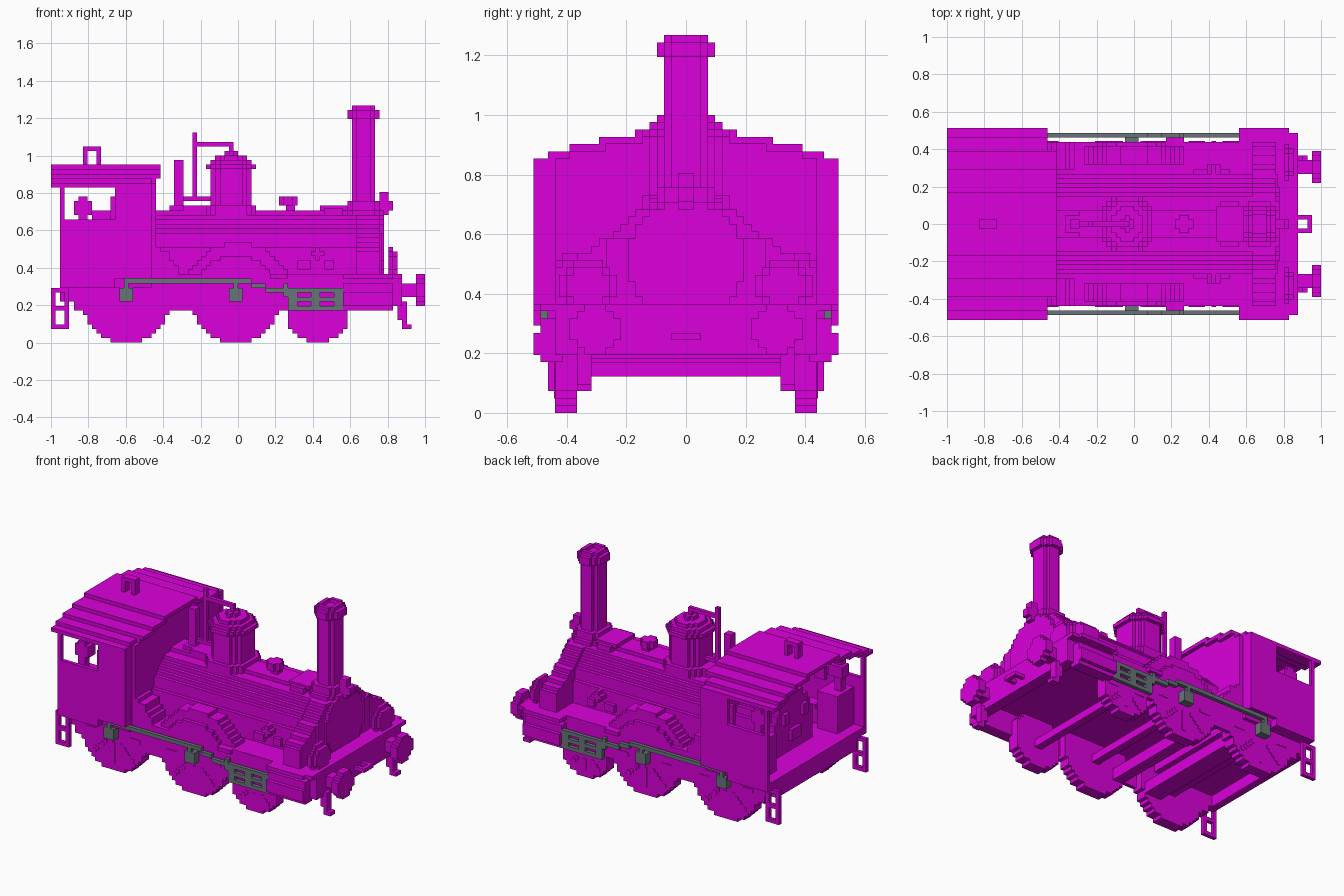
import bpy, bmesh, math

if "Cube" in bpy.data.objects:
    bpy.data.objects.remove(bpy.data.objects["Cube"])

V = 2 / 82  # one block; all sizes below are in blocks


def material(name, rgb):
    m = bpy.data.materials.new(name)
    m.use_nodes = True
    col = (*rgb, 1)
    m.diffuse_color = col
    m.node_tree.nodes["Principled BSDF"].inputs["Base Color"].default_value = col
    return m


MAGENTA = material("magenta", (0.71, 0.0, 0.71))
GREY = material("slate grey", (0.14, 0.175, 0.19))


def part(name, boxes, mat=MAGENTA, both=False):
    """One object from boxes (x0, x1, y0, y1, z0, z1); both mirrors it across y."""
    bm = bmesh.new()
    for b in boxes:
        for s in ((1, -1) if both else (1,)):
            ys = (b[2], b[3]) if s == 1 else (-b[3], -b[2])
            c = bmesh.ops.create_cube(bm, size=1)["verts"]
            for v in c:
                v.co = [V * (lo if k < 0 else hi) for k, (lo, hi) in
                        zip(v.co, ((b[0], b[1]), ys, (b[4], b[5])))]
    me = bpy.data.meshes.new(name)
    bm.to_mesh(me)
    bm.free()
    me.materials.append(mat)
    ob = bpy.data.objects.new(name, me)
    bpy.context.collection.objects.link(ob)
    return ob


def rows(r, zc, odd=0.0):
    """Blocky disc as (half width, low, high) runs; odd = 0.5 for an odd block count."""
    out = []
    z = math.floor(zc - r + 0.5)
    while z < zc + r - 0.4:
        w = round(math.sqrt(max(r * r - (z + 0.5 - zc) ** 2, 1)) - odd) + odd
        if out and out[-1][0] == w:
            out[-1][2] = z + 1
        else:
            out.append([w, z, z + 1])
        z += 1
    return out


def disc_x(x0, x1, yc, zc, r, odd=0.0):
    return [(x0, x1, yc - w, yc + w, a, b) for w, a, b in rows(r, zc, odd)]


def disc_y(xc, y0, y1, zc, r, odd=0.0):
    return [(xc - w, xc + w, y0, y1, a, b) for w, a, b in rows(r, zc, odd)]


def column(xc, hx, hy, cut, z0, z1):
    """Upright block with stepped corners: half sizes hx, hy, corner steps cut."""
    return [(xc - hx + k, xc + hx - k, -hy + cut - k, hy - cut + k, z0, z1) for k in range(cut + 1)]


# Cab roof in five steps
roof, inner = [], 0
for half, top in ((7, 39), (12, 38), (16, 37), (19, 36), (21, 35)):
    roof.append((-41, -17 if half < 19 else -19, max(inner - 1, 0), half, top - 1, top))
    inner = half
part("cab_roof", roof, both=True)
part("roof_vent", [(-34, -33, -1, 1, 39, 43), (-31, -30, -1, 1, 39, 43), (-34, -30, -1, 1, 42, 43)])

# Cab body
part("cab_sides", [(-39, -27, 20, 21, 12, 24), (-27, -19, 20, 21, 14, 34),
                   (-39, -27, 20, 21, 24, 27), (-28, -25, 19, 20, 24, 32),
                   (-39, -38, 20, 21, 27, 34)], both=True)
part("cab_front_wall", [(-20, -19, -20, 20, 14, 34), (-19, -18, -18, 18, 14, 35), (-20, -19, -19, 19, 34, 35),
                        (-20, -18, -16, 16, 35, 36), (-20, -18, -12, 12, 36, 37),
                        (-20, -18, -7, 7, 37, 38)])
part("cab_floor", [(-39, -19, -19, 19, 12, 14), (-39, -27, -20, 20, 12, 14), (-39, -37, -17, 17, 9, 14)])
part("boiler_backhead", [(-32, -20, -w, w, a, b) for w, a, b in ((8, 14, 23), (7, 23, 25), (6, 25, 27), (4, 27, 29))]
     + [(-33, -32, -5, -3, 22, 25), (-33, -32, 3, 5, 22, 25), (-33, -32, -2, 2, 17, 20)])
part("cab_lockers", [(-36, -30, 13, 20, 14, 24), (-36, -32, 15, 18, 28, 31), (-35, -33, 16, 18, 24, 32)], both=True)
part("rear_steps", [(-41, -40, 18, 19, 3, 12), (-38, -37, 18, 19, 3, 12)]
     + [(-41, -37, 18, 19, z, z + 1) for z in (3, 7, 11)], both=True)
part("rear_brackets", [(-37, -35, 15, 18, 9, 12), (-36, -34, 15, 18, 7, 12)], both=True)

# Boiler, open below the running board, and flared smokebox
part("boiler", [(-18, 26, y0, y1, max(a, 13), b) for _, _, y0, y1, a, b in disc_x(0, 1, 0, 18, 11) if b > 13])
flare = [(18, 15, 20), (17, 20, 21), (15, 21, 22), (13, 22, 23), (12, 23, 24), (10, 24, 25),
         (9, 25, 26), (8, 26, 27), (7, 27, 28), (4, 28, 29)]
part("smokebox", [(26, 31, -w, w, a, b) for w, a, b in flare])
part("smokebox_door", disc_x(31, 32, 0, 21, 8) + [(31, 31.5, -11, 11, 15, 24)])
part("smokebox_lamp", [(31, 33, -1, 1, 28, 33), (32, 34, -1, 1, 29, 31)])
part("boiler_band", [(18, 24, -4, 4, 29, 30), (19, 23, -5, 5, 28, 29.5)])

# Chimney with a hollow top
part("chimney", column(27.5, 4.5, 5, 2, 28, 29) + column(27.5, 3.5, 4, 1, 29, 31)
     + column(27.5, 2.5, 3, 1, 31, 51) + column(27.5, 3.5, 4, 2, 49, 51)
     + [(25, 26, -2, 2, 51, 52), (29, 30, -2, 2, 51, 52), (26, 29, -3, -2, 51, 52), (26, 29, 2, 3, 51, 52)])

# Steam dome with regulator pipework
part("steam_dome", column(-1.5, 5.5, 6, 2, 28, 30) + column(-1.5, 4.5, 5, 2, 30, 38)
     + column(-1.5, 5.5, 6, 3, 38, 39) + column(-1.5, 4.5, 5, 2, 39, 40)
     + column(-1.5, 3.5, 4, 2, 40, 41) + column(-1.5, 1.5, 2, 1, 41, 42))
part("dome_pipes", [(-15, -10, -2, 2, 29, 30), (-12, -6, -3, 3, 29, 30), (-14, -12, -1, 1, 29, 40),
                    (-12, -6, -.5, .5, 31, 32), (-10, -9, -.5, .5, 31, 46), (-9, -1, -.5, .5, 43, 44),
                    (-2, -1, -.5, .5, 42, 44)])
part("filler_cap", [(10.5, 12.5, -1, 1, 29, 32), (9, 13, -1, 1, 30, 32), (10, 12, -2, 2, 30, 32)])

# Running boards and frames
part("running_board", [(-18, 34, -18, 18, 13, 15), (23, 34, -21, 21, 14, 15), (34, 36, -20, 20, 14, 15)])
part("side_frames", [(-34, 23, 17, 18, 7, 13), (23, 34, 17, 20, 7, 13), (23, 34, 20, 21, 8, 11)], both=True)
part("front_beam", [(33, 36, -18, 18, 8, 15)])
part("ash_pan", [(-21, -16, -17, 17, 5, 8), (-9, -6, -17, 17, 5, 8)])

# Splashers over the wheels and fittings on the boiler side
splash = [(x0, x1, y0, y1, max(a, 15), b) for x0, x1, y0, y1, a, b in disc_y(0, 13, 17, 10, 12) if b > 15]
part("middle_splasher", splash + [(x, x + 2, 17, 17.4, 17, 18) for x in (-5, -1, 3)], both=True)
rear = [(-19, x1, y0, y1, max(a, 14), b) for x0, x1, y0, y1, a, b in disc_y(-25, 12, 18, 10, 13.5)
        if b > 14 and x1 > -18]
part("rear_splasher", rear, both=True)
part("valve_fittings", [(13, 16, 10, 12, 16, 18), (19, 21, 10, 12, 16, 18),
                        (17, 18, 9, 13, 18, 21), (16, 19, 9, 13, 19, 20), (7, 11, 17, 19, 14, 15)], both=True)


# Wheels with thin blocky spokes
def wheel(name, xc, r):
    b = disc_y(xc, 15, 18, r, r, 0.5)
    b += [(xc - .5, xc + .5, 18, 18.15, 2, r - 2)]
    for s in (1, -1):
        for k in range(3, int(r) - 1):
            x, z = xc + s * k * .8, r - k * .8
            b.append((x - .5, x + .5, 18, 18.15, z - .5, z + .5))
        x = xc + s * (r - 3)
        b.append((x - 1.5, x + 1.5, 18, 18.15, r - .5, r + .5))
    part(name, b, both=True)
    part(name + "_axle", [(xc - 1, xc + 1, -15, 15, r - 2, r)])


wheel("rear_wheel", -24.5, 9.5)
wheel("middle_wheel", -.5, 9.5)
wheel("front_wheel", 17.5, 7)

# Grey motion: rods, hangers and slotted cylinder
part("coupling_rods", [(-25, 3, 19, 20, 13, 14), (3, 6, 19, 20, 12, 13), (6, 12, 19, 20, 11, 12),
                       (-26, -23, 18, 20, 9, 12), (-25, -24, 19, 20, 12, 13),
                       (-2, 1, 18, 20, 9, 12), (-1, 0, 19, 20, 12, 13)], GREY, True)
part("steam_cylinders", [(11, 23, 19, 20, z, z + 1) for z in (7, 9, 11)]
     + [(x, x + 2, 19, 20, 7, 12) for x in (11, 16, 21)] + [(10, 11, 19, 20, 10, 13)], GREY, True)

# Buffers, front lamps, coupling and guard irons
part("buffers", disc_x(39, 41, 12.5, 11.5, 3.5, 0.5) + [(36, 39, 11, 14, 10, 13)], both=True)
part("front_lamps", disc_x(33, 34, 13.5, 17.5, 3.8) + disc_x(34, 35, 13.5, 17.5, 2.8), both=True)
part("coupling_loop", [(36, 39, -2, -1, 10, 11), (36, 39, 1, 2, 10, 11), (38, 39, -2, 2, 10, 11)])
part("guard_irons", [(35, 37, 13, 15, 5, 9), (36, 37, 13, 15, 3, 5), (37, 38, 13, 15, 3, 4)], both=True)
